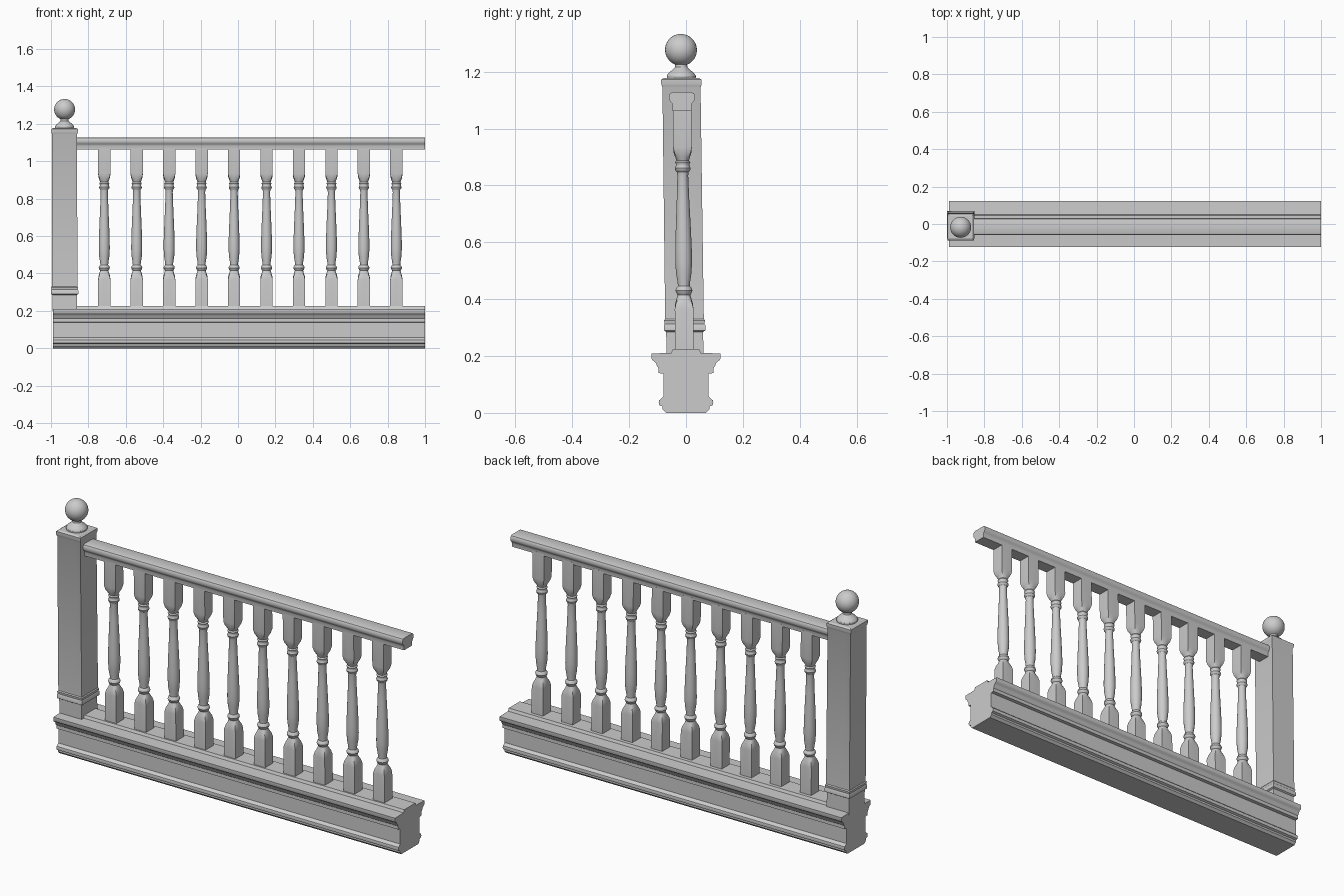
import bpy, bmesh, math


def finish(bm, name):
    bmesh.ops.recalc_face_normals(bm, faces=bm.faces)
    me = bpy.data.meshes.new(name)
    bm.to_mesh(me)
    bm.free()
    me.polygons.foreach_set("use_smooth", [True] * len(me.polygons))
    me.set_sharp_from_angle(angle=math.radians(32))
    ob = bpy.data.objects.new(name, me)
    bpy.context.collection.objects.link(ob)
    return ob


def loft(name, rings, lean=(0, 0), sides=24):
    """Stack rings of (z, half width, squareness 0 round .. 1 square); lean = y at z 0 and y change per z."""
    bm = bmesh.new()
    loops = []
    for z, r, sq in rings:
        loop = []
        for i in range(sides):
            a = 2 * math.pi * i / sides
            c, s = math.cos(a), math.sin(a)
            k = r * (1 + sq * (1 / max(abs(c), abs(s)) - 1))
            loop.append(bm.verts.new((k * c, k * s + lean[0] + lean[1] * z, z)))
        loops.append(loop)
    for a, b in zip(loops, loops[1:]):
        for i in range(sides):
            j = (i + 1) % sides
            bm.faces.new((a[i], a[j], b[j], b[i]))
    bm.faces.new(loops[0])
    bm.faces.new(loops[-1])
    return finish(bm, name)


def moulding(name, half, x0, x1, y=0):
    """Mirror a half profile of (y, z) and extrude it along x."""
    prof = half + [(-p, z) for p, z in reversed(half)]
    bm = bmesh.new()
    ends = [[bm.verts.new((x, y + p, z)) for p, z in prof] for x in (x0, x1)]
    n = len(prof)
    for i in range(n):
        j = (i + 1) % n
        bm.faces.new((ends[0][i], ends[0][j], ends[1][j], ends[1][i]))
    bm.faces.new(ends[0])
    bm.faces.new(ends[1])
    return finish(bm, name)


# Moulded base with raised strip on top
moulding("base", [
    (0.07, 0.0), (0.082, 0.012), (0.082, 0.022), (0.094, 0.027), (0.096, 0.036),
    (0.094, 0.045), (0.087, 0.05), (0.08, 0.057), (0.08, 0.138), (0.097, 0.14),
    (0.097, 0.158), (0.102, 0.164), (0.105, 0.173), (0.111, 0.181), (0.119, 0.186),
    (0.122, 0.192), (0.122, 0.209), (0.052, 0.211), (0.046, 0.225)], -0.99, 1.0)

# Handrail
moulding("handrail", [
    (0.033, 1.064), (0.033, 1.083), (0.036, 1.09), (0.042, 1.096), (0.045, 1.104),
    (0.045, 1.118), (0.041, 1.125), (0.033, 1.128)], -0.88, 1.0, -0.014)

# Newel post with foot collar and cap
POST_LEAN = (-0.001, -0.013)
post = loft("newel_post", [
    (0.2, 0.065, 1), (0.285, 0.065, 1), (0.29, 0.073, 1), (0.308, 0.073, 1),
    (0.313, 0.07, 1), (0.325, 0.072, 1), (0.33, 0.068, 1), (1.145, 0.067, 1),
    (1.15, 0.069, 1), (1.157, 0.071, 1), (1.172, 0.071, 1), (1.178, 0.062, 1)], POST_LEAN)

# Ball finial on a turned foot
ball = [(1.277 - 0.056 * math.cos(t), 0.056 * math.sin(t), 0)
        for t in (math.radians(22 + 157 * i / 18) for i in range(19))]
finial = loft("ball_finial", [
    (1.17, 0.05, 0), (1.186, 0.051, 0), (1.193, 0.047, 0), (1.2, 0.04, 0),
    (1.208, 0.029, 0), (1.216, 0.022, 0)] + ball, POST_LEAN, 32)
post.location.x = finial.location.x = -0.927

# Turned balusters with square blocks at both ends
baluster = loft("baluster", [
    (0.215, 0.033, 1), (0.365, 0.033, 1), (0.385, 0.031, 0.7), (0.402, 0.026, 0.3),
    (0.415, 0.022, 0), (0.42, 0.026, 0), (0.43, 0.03, 0), (0.44, 0.027, 0),
    (0.446, 0.021, 0), (0.46, 0.022, 0), (0.49, 0.027, 0), (0.53, 0.0295, 0),
    (0.58, 0.029, 0), (0.66, 0.026, 0), (0.75, 0.022, 0), (0.835, 0.019, 0),
    (0.848, 0.021, 0), (0.853, 0.026, 0), (0.861, 0.028, 0), (0.869, 0.024, 0),
    (0.876, 0.024, 0), (0.882, 0.027, 0), (0.888, 0.022, 0), (0.9, 0.026, 0.3),
    (0.915, 0.031, 0.7), (0.935, 0.033, 1), (1.075, 0.033, 1)], (-0.003, -0.01))
for i in range(10):
    ob = baluster
    if i:
        ob = baluster.copy()
        ob.name = f"baluster_{i + 1}"
        bpy.context.collection.objects.link(ob)
    ob.location.x = -0.715 + 0.1735 * i
